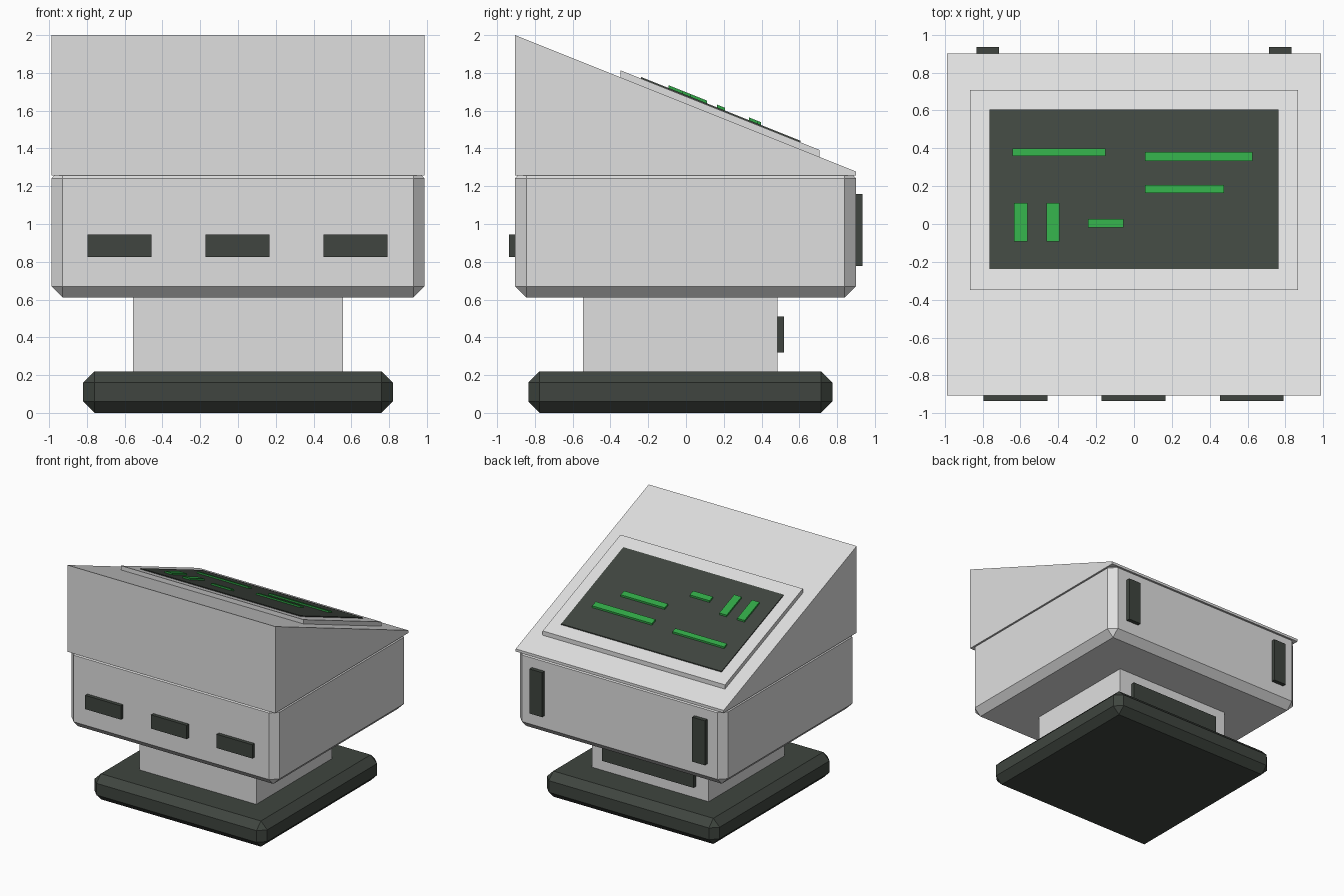
import bpy
import bmesh

if "Cube" in bpy.data.objects:
    bpy.data.objects.remove(bpy.data.objects["Cube"])


def material(name, rgb):
    m = bpy.data.materials.new(name)
    m.diffuse_color = (*rgb, 1.0)
    m.use_nodes = True
    m.node_tree.nodes["Principled BSDF"].inputs["Base Color"].default_value = m.diffuse_color
    return m


GREY = material("light_grey", (0.74, 0.74, 0.74))
DARK = material("dark_green_grey", (0.050, 0.060, 0.050))
GREEN = material("screen_green", (0.03, 0.38, 0.06))


def slope(y):
    """Height of the sloping console top at depth y."""
    return 2.0 - 0.4 * (y + 0.905)


def box(name, x, y, z, mat, bevel=0.0, sheared=False):
    """Box from (min, max) ranges; sheared boxes follow the sloping top."""
    bm = bmesh.new()
    bmesh.ops.create_cube(bm, size=1.0)
    for v in bm.verts:
        px, py, pz = (r[0] if c < 0 else r[1] for c, r in zip(v.co, (x, y, z)))
        v.co = (px, py, pz + (slope(py) if sheared else 0.0))
    if bevel:
        bmesh.ops.bevel(bm, geom=bm.edges[:], offset=bevel, segments=1,
                        affect='EDGES')
    bmesh.ops.recalc_face_normals(bm, faces=bm.faces[:])
    me = bpy.data.meshes.new(name)
    bm.to_mesh(me)
    bm.free()
    me.materials.append(mat)
    ob = bpy.data.objects.new(name, me)
    bpy.context.collection.objects.link(ob)
    return ob


# Foot, pedestal and chamfered body
box("base", (-0.82, 0.82), (-0.835, 0.775), (0, 0.22), DARK, 0.06)
box("pedestal", (-0.555, 0.555), (-0.545, 0.485), (0.20, 0.65), GREY)
box("body", (-0.988, 0.988), (-0.905, 0.90), (0.61, 1.302), GREY, 0.06)

# Wedge-shaped console top: the upper corners of a box follow the slope
wedge = box("console_top", (-0.988, 0.988), (-0.905, 0.90), (1.256, 2.0), GREY)
for v in wedge.data.vertices:
    if v.co.z > 1.5:
        v.co.z = slope(v.co.y)

# Screen surround, screen and display bars, stacked on the slope
box("screen_surround", (-0.866, 0.866), (-0.348, 0.708), (-0.01, 0.037),
    GREY, sheared=True)
box("screen", (-0.762, 0.762), (-0.237, 0.605), (0.036, 0.045),
    DARK, sheared=True)
bars = [((-0.642, -0.15), (0.36, 0.398)),
        ((0.057, 0.625), (0.333, 0.38)),
        ((0.057, 0.475), (0.163, 0.207)),
        ((-0.633, -0.563), (-0.092, 0.11)),
        ((-0.463, -0.393), (-0.092, 0.11)),
        ((-0.243, -0.055), (-0.018, 0.027))]
for i, (x, y) in enumerate(bars):
    box(f"display_bar_{i + 1}", x, y, (0.044, 0.060), GREEN, sheared=True)

# Front slots
for i, cx in enumerate((-0.627, -0.002, 0.622)):
    box(f"front_slot_{i + 1}", (cx - 0.169, cx + 0.169), (-0.936, -0.90),
        (0.826, 0.944), DARK)

# Rear vents and pedestal panel
for side, cx in (("left", -0.773), ("right", 0.773)):
    box(f"rear_vent_{side}", (cx - 0.06, cx + 0.06), (0.89, 0.934),
        (0.778, 1.16), DARK)
box("pedestal_panel", (-0.435, 0.435), (0.47, 0.52), (0.32, 0.51), DARK)
